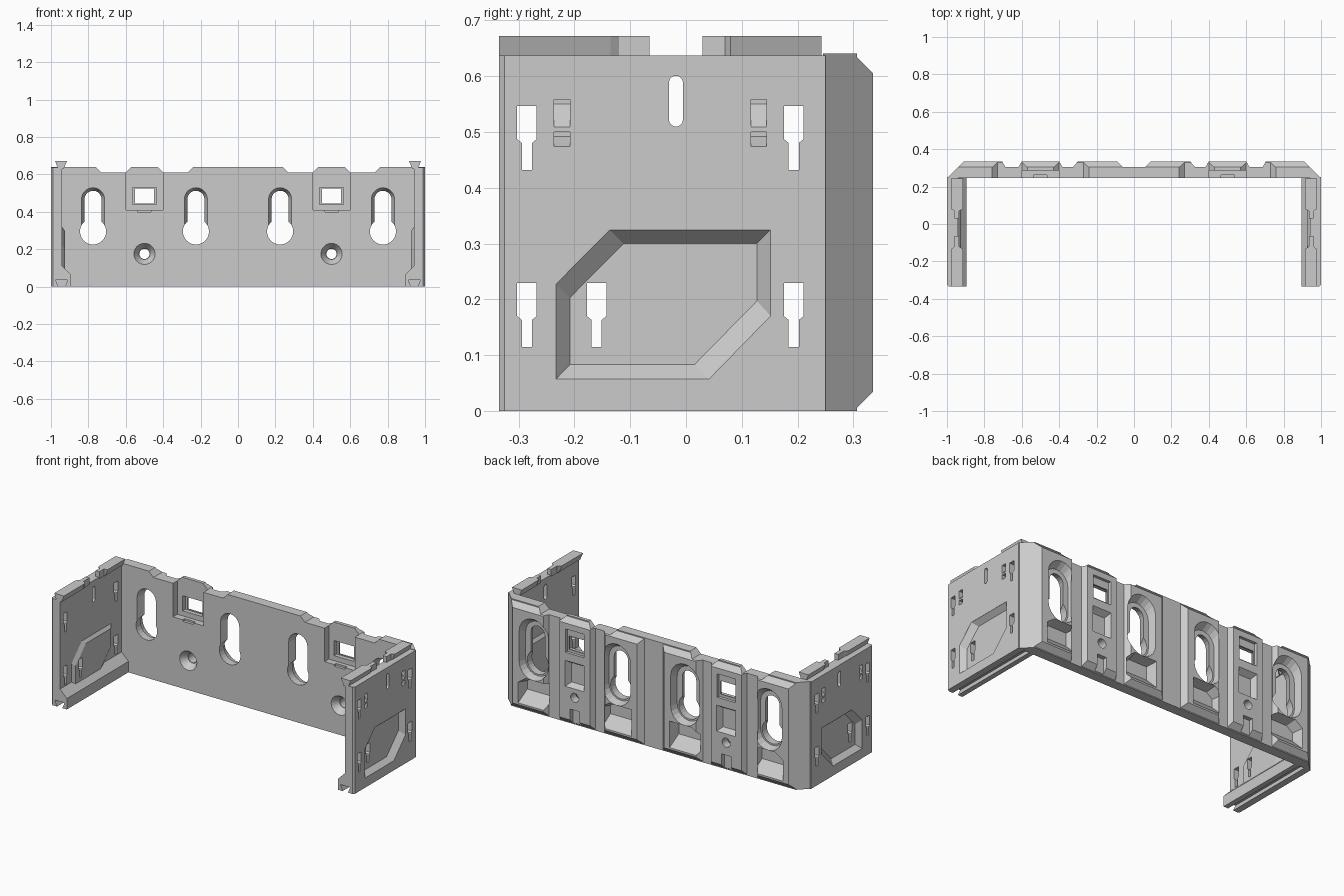
import bpy, bmesh
from math import sin, cos, pi

if "Cube" in bpy.data.objects:
    bpy.data.objects.remove(bpy.data.objects["Cube"])


def loft(name, axis, sections):
    """Solid through sections [(depth, [(u, v), ...]), ...] stacked along x or y."""
    bm = bmesh.new()
    rings = []
    for d, pts in sections:
        rings.append([bm.verts.new((u, d, v) if axis == 'y' else (d, u, v)) for u, v in pts])
    n = len(rings[0])
    for a, b in zip(rings, rings[1:]):
        for i in range(n):
            j = (i + 1) % n
            bm.faces.new((a[i], a[j], b[j], b[i]))
    bm.faces.new(rings[0])
    bm.faces.new(rings[-1])
    bmesh.ops.recalc_face_normals(bm, faces=bm.faces)
    me = bpy.data.meshes.new(name)
    bm.to_mesh(me)
    bm.free()
    ob = bpy.data.objects.new(name, me)
    bpy.context.collection.objects.link(ob)
    return ob


def prism(axis, a, b, pa, pb=None):
    return loft("helper", axis, [(a, pa), (b, pb or pa)])


def rect(u0, u1, v0, v1):
    return [(u0, v0), (u1, v0), (u1, v1), (u0, v1)]


def stadium(u, v0, v1, r, n=10):
    low = [(u + r * cos(pi + pi * i / n), v0 + r * sin(pi + pi * i / n)) for i in range(n + 1)]
    high = [(u + r * cos(pi * i / n), v1 + r * sin(pi * i / n)) for i in range(n + 1)]
    return low + high


def circle(u, v, r, n=24):
    return [(u + r * cos(2 * pi * i / n), v + r * sin(2 * pi * i / n)) for i in range(n)]


def combine(ob, adds, cuts, bisect):
    """Join the additions, subtract the cutters, then mirror over x."""
    for op, group in (('UNION', adds), ('DIFFERENCE', cuts)):
        for c in group:
            c.hide_render = True
            m = ob.modifiers.new(op, 'BOOLEAN')
            m.operation, m.solver, m.object = op, 'EXACT', c
    m = ob.modifiers.new("mirror", 'MIRROR')
    m.use_axis = (True, False, False)
    m.use_bisect_axis = (bisect, False, False)
    m.use_clip = bisect
    dg = bpy.context.evaluated_depsgraph_get()
    dg.update()
    me = bpy.data.meshes.new_from_object(ob.evaluated_get(dg))
    ob.modifiers.clear()
    ob.data = me
    for c in adds + cuts:
        bpy.data.objects.remove(c, do_unlink=True)


# ---- Back plate: right half, slightly past the centre ----
H = 0.64
plate = loft("back_plate", 'y', [(0.245, rect(-0.1, 1.0, 0, H)), (0.306, rect(-0.1, 0.939, 0, H))])

# Raised pads with bevelled edges on the rear
pads = []
for x0, x1, t0, t1 in ((0.055, 0.33, 0.09, 0.30), (0.38, 0.62, 0.40, 0.60), (0.685, 0.945, 0.705, 0.91)):
    pads.append(prism('y', 0.30, 0.335, rect(x0, x1, 0, H), rect(t0, t1, 0.035, H - 0.035)))

cuts = []
# Dips in the top edge
for x0, x1 in ((0.27, 0.40), (0.60, 0.73)):
    cuts.append(prism('y', 0.2, 0.4, [(x0, 0.61), (x1, 0.61), (x1 + 0.04, 0.65), (x0 - 0.04, 0.65)]))

# Keyholes with tapered slot, rear cup and lower rear pocket
for x in (0.225, 0.775):
    cuts.append(prism('y', 0.24, 0.292, stadium(x, 0.295, 0.467, 0.064), stadium(x, 0.295, 0.467, 0.045)))
    cuts.append(prism('y', 0.2, 0.4, stadium(x, 0.295, 0.467, 0.042)))
    cuts.append(prism('y', 0.2, 0.4, circle(x, 0.295, 0.07)))
    cuts.append(prism('y', 0.29, 0.34, stadium(x, 0.295, 0.46, 0.08), stadium(x, 0.295, 0.48, 0.093)))
    cuts.append(prism('y', 0.275, 0.34,
                      [(x - 0.08, 0.11), (x + 0.08, 0.11), (x + 0.08, 0.16), (x + 0.04, 0.19), (x - 0.08, 0.19)],
                      [(x - 0.1, 0.04), (x + 0.1, 0.04), (x + 0.1, 0.17), (x + 0.05, 0.205), (x - 0.1, 0.205)]))

# Latch window column
X = 0.5
cuts += [
    prism('y', 0.2, 0.285, rect(X - 0.1, X + 0.1, 0.41, 0.7)),
    prism('y', 0.28, 0.31, rect(X - 0.065, X + 0.065, 0.44, 0.53)),
    prism('y', 0.2, 0.4, rect(X - 0.05, X + 0.05, 0.445, 0.525)),
    prism('y', 0.2, 0.262, rect(X - 0.036, X + 0.036, 0.40, 0.415)),
    prism('y', 0.318, 0.36, rect(X - 0.06, X + 0.06, 0.43, 0.57)),
    prism('y', 0.30, 0.34, rect(X - 0.045, X + 0.045, 0.245, 0.36), rect(X - 0.065, X + 0.065, 0.225, 0.385)),
    prism('y', 0.24, 0.285, circle(X, 0.175, 0.06), circle(X, 0.175, 0.03)),
    prism('y', 0.2, 0.4, circle(X, 0.175, 0.027)),
    prism('y', 0.31, 0.36, rect(X - 0.03, X + 0.03, -0.05, 0.10)),
]
combine(plate, pads, cuts, True)


# ---- Side arms: wall with flared foot and dovetail groove beneath ----
def arm_section(outer):
    return [(outer, 0), (outer, 0.637), (0.94, 0.637), (0.94, 0.11), (0.895, 0.065), (0.895, 0),
            (0.925, 0), (0.91, 0.035), (0.975, 0.035), (0.96, 0)]


arm = loft("side_arms", 'y', [(-0.335, arm_section(0.99)), (-0.325, arm_section(1.0)), (0.25, arm_section(1.0))])

rim = [(-0.233, 0.057), (0.042, 0.057), (0.152, 0.17), (0.152, 0.325), (-0.137, 0.325), (-0.233, 0.228)]
floor = [(-0.208, 0.083), (0.015, 0.083), (0.127, 0.197), (0.127, 0.30), (-0.112, 0.30), (-0.208, 0.203)]
adds = [prism('x', 0.926, 0.945, floor, rim)]
cuts = [prism('x', 0.97, 1.0, floor, rim)]
# continue the recess mouth past the surface for a clean cut
cuts.append(prism('x', 0.9995, 1.02, rim))


# T-shaped mounting slots
def t_slot(y, z):
    return [(y - 0.009, z), (y + 0.009, z), (y + 0.009, z + 0.048), (y + 0.0175, z + 0.055),
            (y + 0.0175, z + 0.114), (y - 0.0175, z + 0.114), (y - 0.0175, z + 0.055), (y - 0.009, z + 0.048)]


for y, z in ((-0.285, 0.432), (0.193, 0.432), (-0.285, 0.115), (0.193, 0.115), (-0.16, 0.115)):
    cuts.append(prism('x', 0.8, 1.1, t_slot(y, z)))
cuts.append(prism('x', 0.8, 1.1, stadium(-0.018, 0.522, 0.588, 0.0125)))
# Ramped cable-tie notches
for y in (-0.222, 0.13):
    for z0, z1 in ((0.473, 0.50), (0.508, 0.558)):
        cuts.append(prism('x', 0.965, 1.001, rect(y - 0.014, y + 0.014, z1 - 0.008, z1),
                          rect(y - 0.014, y + 0.014, z0, z1)))
combine(arm, adds, cuts, False)

# ---- Dovetail rails on top of the arms ----
wide = [(0.932, 0.63), (0.962, 0.63), (0.978, 0.672), (0.914, 0.672)]
slim = [(0.935, 0.63), (0.96, 0.63), (0.96, 0.672), (0.935, 0.672)]
for name, ys in (("front_rail", (-0.335, -0.135, -0.12, -0.065)), ("rear_rail", (0.243, 0.08, 0.07, 0.03))):
    rail = loft(name, 'y', list(zip(ys, (wide, wide, slim, slim))))
    combine(rail, [], [], False)
